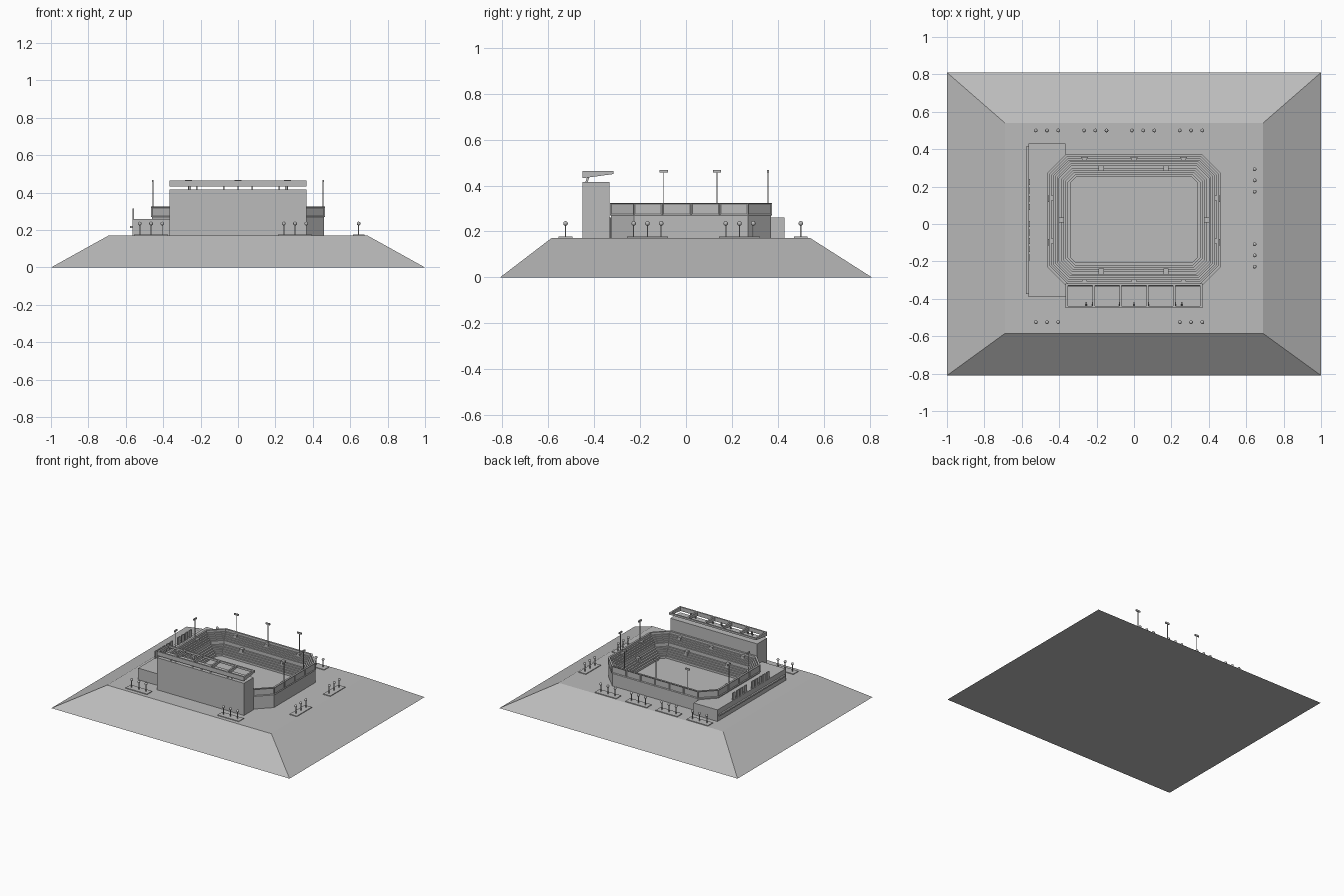
import bpy, bmesh
from mathutils import Vector

cube = bpy.data.objects.get("Cube")
if cube:
    bpy.data.objects.remove(cube, do_unlink=True)

GREY = (0.5, 0.5, 0.5, 1)
mat = bpy.data.materials.new("plain grey")
mat.use_nodes = True
mat.diffuse_color = GREY
mat.node_tree.nodes["Principled BSDF"].inputs["Base Color"].default_value = GREY

GROUND = 0.172   # plateau height
RIM = 0.325      # top of the bowl
CY = 0.022       # bowl centre in y


def finish(name, bm):
    bmesh.ops.recalc_face_normals(bm, faces=bm.faces)
    mesh = bpy.data.meshes.new(name)
    bm.to_mesh(mesh)
    bm.free()
    mesh.materials.append(mat)
    obj = bpy.data.objects.new(name, mesh)
    bpy.context.collection.objects.link(obj)
    return obj


def add_box(bm, x0, x1, y0, y1, z0, z1):
    made = bmesh.ops.create_cube(bm, size=1)
    for v in made["verts"]:
        v.co = Vector((x1 if v.co.x > 0 else x0, y1 if v.co.y > 0 else y0, z1 if v.co.z > 0 else z0))


def add_block(bm, x, y, z0, z1, wx, wy):
    add_box(bm, x - wx / 2, x + wx / 2, y - wy / 2, y + wy / 2, z0, z1)


def add_prism(bm, points, offset):
    verts = [bm.verts.new(p) for p in points]
    face = bm.faces.new(verts)
    extra = bmesh.ops.extrude_face_region(bm, geom=[face], use_keep_orig=True)
    moved = [g for g in extra["geom"] if isinstance(g, bmesh.types.BMVert)]
    bmesh.ops.translate(bm, verts=moved, vec=offset)


def bridge(bm, a, b):
    for i in range(len(a)):
        j = (i + 1) % len(a)
        bm.faces.new((a[i], a[j], b[j], b[i]))


# Sloping mound
bm = bmesh.new()
low = [bm.verts.new((x, y, 0)) for x, y in ((-1, -.81), (1, -.81), (1, .81), (-1, .81))]
top = [bm.verts.new((x, y, GROUND)) for x, y in ((-.69, -.585), (.69, -.585), (.69, .54), (-.69, .54))]
bridge(bm, low, top)
bm.faces.new(low)
bm.faces.new(top)
finish("mound", bm)


# Octagonal bowl: rings offset inwards by d, each side split into bays
def octagon(d):
    hx, hy, c = .465 - d, .353 - d, .103 - .586 * d
    corners = [(hx - c, -hy), (hx, c - hy), (hx, hy - c), (hx - c, hy),
               (c - hx, hy), (-hx, hy - c), (-hx, c - hy), (c - hx, -hy)]
    bays = (1, 4, 1, 6, 1, 4, 1, 6)
    points = []
    for i, n in enumerate(bays):
        a, b = Vector(corners[i]), Vector(corners[(i + 1) % 8])
        points += [a.lerp(b, k / n) for k in range(n)]
    return [(p.x, p.y + CY) for p in points]


profile = [(.005, GROUND - .01), (.005, .27), (0, .27), (0, RIM), (.014, RIM)]


def add_steps(d0, d1, z0, z1, count=5):
    for i in range(count):
        z = z0 + (z1 - z0) * i / (count - 1)
        profile.append((d0 + (d1 - d0) * i / count, z))
        profile.append((d0 + (d1 - d0) * (i + 1) / count, z))


add_steps(.014, .065, .308, .265)   # upper tier
add_steps(.065, .125, .238, .192)   # lower tier
profile.append((.125, GROUND + .004))

bm = bmesh.new()
rings = [[bm.verts.new((x, y, z)) for x, y in octagon(d)] for d, z in profile]
for a, b in zip(rings, rings[1:]):
    bridge(bm, a, b)
bm.faces.new(rings[-1])
bm.faces.new(rings[0])
bmesh.ops.recalc_face_normals(bm, faces=bm.faces)
panels = [f for f in bm.faces if all(v in rings[2] or v in rings[3] for v in f.verts)]
bmesh.ops.inset_individual(bm, faces=panels, thickness=.008, depth=-.004)
finish("stadium_bowl", bm)

# Stand entrances
bm = bmesh.new()
for s in (-1, 1):
    for x in (-.265, 0, .265):
        add_block(bm, x, CY + s * .329, .25, .312, .027, .022)
    for y in (-.092, .138):
        add_block(bm, s * .442, y, .25, .312, .022, .027)
    for x in (-.175, .172):
        add_block(bm, x, CY + s * .275, .19, .25, .027, .028)
    add_block(bm, s * .387, CY, .19, .25, .028, .027)
finish("stand_entrances", bm)

# Floodlights on the rim
bm = bmesh.new()
lights = [(x, .358, True) for x in (-.265, 0, .265)]
lights += [(s * .455, y, False) for s in (-1, 1) for y in (-.097, .135)]
for x, y, along_x in lights:
    add_block(bm, x, y, RIM - .03, .465, .004, .004)
    add_block(bm, x, y, .456, .468, .036 if along_x else .008, .008 if along_x else .036)
finish("floodlights", bm)

# Main grandstand building
bm = bmesh.new()
add_box(bm, -.365, .365, -.45, -.333, GROUND - .01, .416)
finish("main_building", bm)

# Open canopy frame above the building
bm = bmesh.new()
F, B = -.45, -.317


def add_beam(x0, x1, y0, y1):
    def under(y):
        return .432 + .018 * (y - F) / (B - F)
    add_prism(bm, [(x0, y0, under(y0)), (x0, y0, .464), (x0, y1, .464), (x0, y1, under(y1))],
              (x1 - x0, 0, 0))


add_beam(-.365, .365, F, F + .011)
add_beam(-.365, .365, B - .011, B)
for i in range(6):
    x = -.359 + .718 * i / 5
    add_beam(x - .006, x + .006, F + .011, B - .011)
finish("canopy_frame", bm)

# Leaning canopy posts
bm = bmesh.new()
for x in (-.255, -.22, -.075, 0, .075, .22, .255):
    add_prism(bm, [(x - .004, -.44, .41), (x - .004, -.43, .41), (x - .004, -.418, .445), (x - .004, -.428, .445)],
              (.008, 0, 0))
finish("canopy_posts", bm)

# Entrance wing wrapped round the bowl's right-hand side
bm = bmesh.new()
outline = [(-.565, .43), (-.365, .43), (-.365, .37), (-.455, .268), (-.455, -.225), (-.365, -.328),
           (-.365, -.39), (-.565, -.39)]
add_prism(bm, [(x, y, GROUND - .01) for x, y in outline], (0, 0, .26 - GROUND + .01))
finish("entrance_wing", bm)

bm = bmesh.new()
add_box(bm, -.577, -.56, -.375, .415, .21, .221)
finish("wing_ledge", bm)

# Blank upright sign plates in two groups
bm = bmesh.new()
for i in range(10):
    if i != 4:
        add_block(bm, -.56, .225 - .045 * i, .255, .315, .008, .032)
finish("sign_plates", bm)

# Plaza lamps in threes, each group on a thin slab
groups = [(x, .5, True) for x in (-.465, -.207, .049, .305)]
groups += [(x, -.525, True) for x in (-.465, .305)]
groups += [(.645, y, False) for y in (.233, -.168)]
slabs, posts, globes = bmesh.new(), bmesh.new(), bmesh.new()
for gx, gy, along_x in groups:
    size = (.18, .06) if along_x else (.06, .18)
    add_block(slabs, gx, gy, GROUND - .005, GROUND + .005, *size)
    for k in (-.06, 0, .06):
        x, y = (gx + k, gy) if along_x else (gx, gy + k)
        add_block(posts, x, y, GROUND, .232, .005, .005)
        made = bmesh.ops.create_uvsphere(globes, u_segments=12, v_segments=8, radius=.01)
        bmesh.ops.translate(globes, verts=made["verts"], vec=(x, y, .235))
finish("lamp_slabs", slabs)
finish("lamp_posts", posts)
globe_obj = finish("lamp_globes", globes)
for poly in globe_obj.data.polygons:
    poly.use_smooth = True
